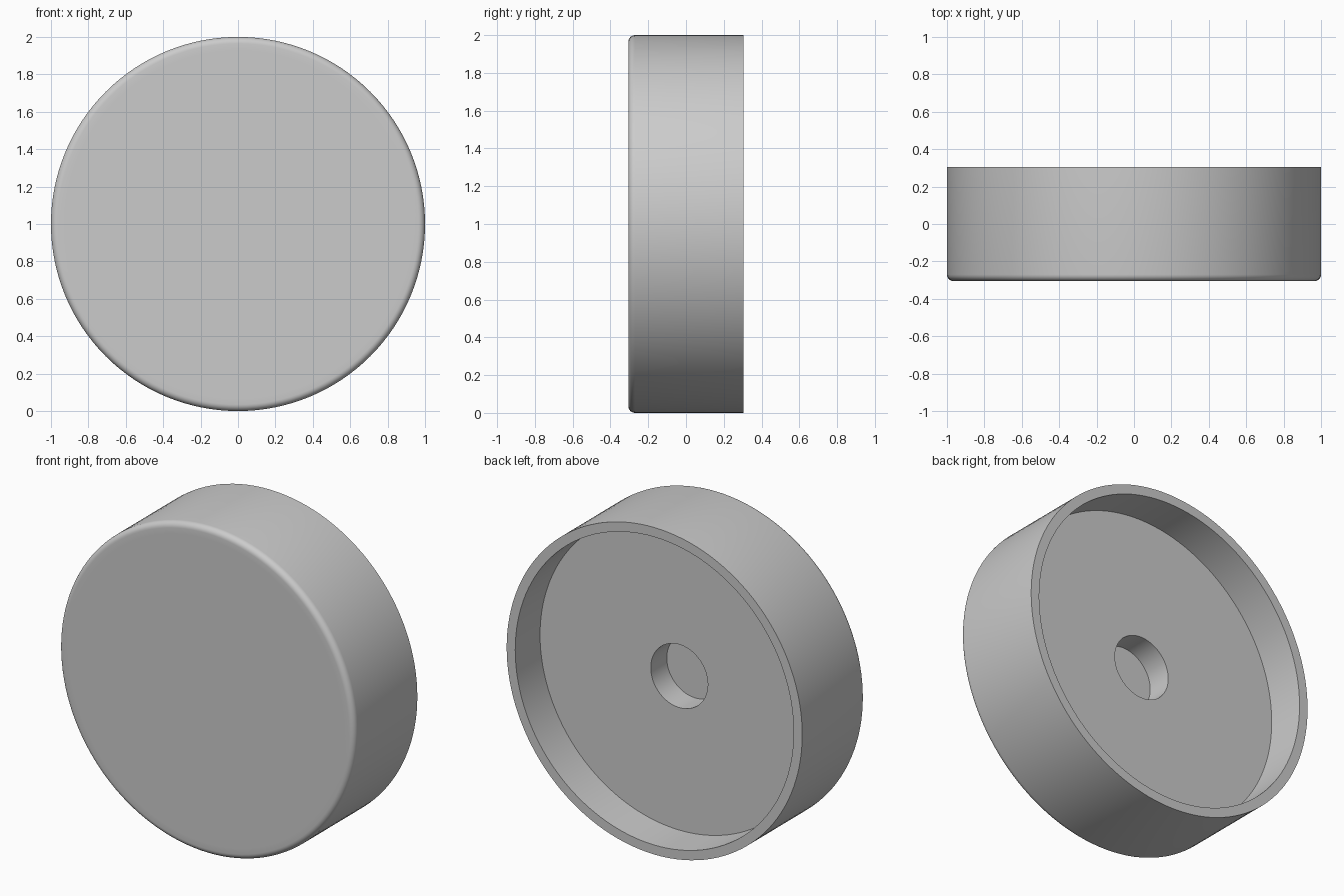
import bpy
import bmesh
from math import cos, sin, pi, radians
from mathutils import Vector, Matrix

cube = bpy.data.objects.get("Cube")
if cube:
    bpy.data.objects.remove(cube, do_unlink=True)

# Main dimensions
SEGMENTS = 128
RADIUS = 1.0
HALF = 0.305
FILLET = 0.035
INNER = 0.942
FLOOR_Y = HALF - 0.24
HOLE_R = 0.193
HOLE_Y = FLOOR_Y - 0.155

# Half profile as (radius, y): front face, rounded edge, wall, recess, blind hole
profile = [(RADIUS - 2 * FILLET, -HALF)]
for i in range(7):
    a = i / 6 * pi / 2
    profile.append((RADIUS - FILLET + FILLET * sin(a),
                    -HALF + FILLET - FILLET * cos(a)))
profile += [(RADIUS, HALF), (INNER, HALF), (INNER, FLOOR_Y),
            (HOLE_R, FLOOR_Y), (HOLE_R, HOLE_Y)]

# Turn the profile around the y axis and cap the two open rings
bm = bmesh.new()
verts = [bm.verts.new((r, y, 0)) for r, y in profile]
edges = [bm.edges.new(pair) for pair in zip(verts, verts[1:])]
bmesh.ops.spin(bm, geom=verts + edges, cent=(0, 0, 0), axis=(0, 1, 0),
               angle=2 * pi, steps=SEGMENTS)
bmesh.ops.remove_doubles(bm, verts=bm.verts[:], dist=0.0001)
bmesh.ops.holes_fill(bm, edges=[e for e in bm.edges if e.is_boundary], sides=0)
bmesh.ops.recalc_face_normals(bm, faces=bm.faces[:])
bmesh.ops.transform(bm, matrix=Matrix.Translation(Vector((0, 0, RADIUS))),
                    verts=bm.verts[:])

mesh = bpy.data.meshes.new("round_cap")
bm.to_mesh(mesh)
bm.free()
cap = bpy.data.objects.new("round_cap", mesh)
bpy.context.collection.objects.link(cap)

# Plain grey material
grey = bpy.data.materials.new("light_grey")
grey.use_nodes = True
color = (0.6, 0.6, 0.6, 1)
grey.diffuse_color = color
grey.node_tree.nodes["Principled BSDF"].inputs["Base Color"].default_value = color
mesh.materials.append(grey)

# Smooth round surfaces, crisp rims
bpy.ops.object.select_all(action='DESELECT')
cap.select_set(True)
bpy.context.view_layer.objects.active = cap
bpy.ops.object.shade_smooth_by_angle(angle=radians(30))
